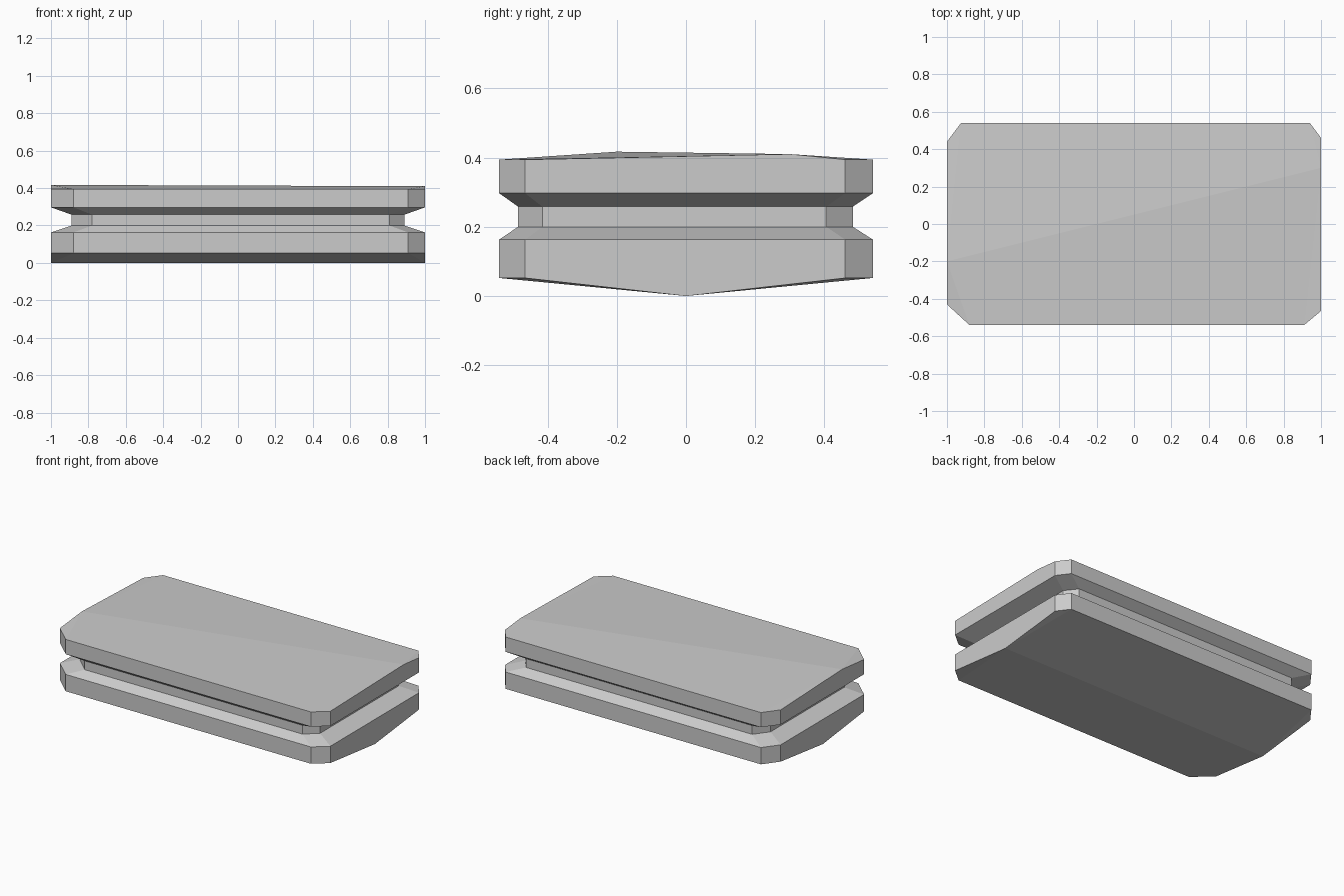
import bpy
import bmesh

cube = bpy.data.objects.get("Cube")
if cube:
    bpy.data.objects.remove(cube, do_unlink=True)

grey = bpy.data.materials.new("stone grey")
grey.use_nodes = True
colour = (0.6, 0.6, 0.6, 1)
grey.diffuse_color = colour
grey.node_tree.nodes["Principled BSDF"].inputs["Base Color"].default_value = colour

# Chamfered outlines, anticlockwise from the front right-hand corner
OUTER = [(-0.88, -0.54), (0.91, -0.54), (1, -0.465), (1, 0.46),
         (0.94, 0.54), (-0.925, 0.54), (-1, 0.44), (-1, -0.43)]
INNER = [(-0.78, -0.485), (0.81, -0.485), (0.89, -0.415), (0.89, 0.405),
         (0.83, 0.482), (-0.82, 0.482), (-0.89, 0.39), (-0.89, -0.38)]
LEVELS = [(OUTER, 0.052), (OUTER, 0.163), (INNER, 0.2),
          (INNER, 0.258), (OUTER, 0.297), (OUTER, 0.394)]

bm = bmesh.new()
rings = [[bm.verts.new((x, y, z)) for x, y in outline] for outline, z in LEVELS]

# Rim bands and the recessed waist
for low, high in zip(rings, rings[1:]):
    for i in range(8):
        j = (i + 1) % 8
        bm.faces.new((low[i], low[j], high[j], high[i]))


def ridged_cap(ring, left_end, right_end):
    """Close a ring with two slopes meeting at a ridge, with gable ends."""
    a, b = bm.verts.new(left_end), bm.verts.new(right_end)
    bm.faces.new((ring[0], ring[1], b, a))
    bm.faces.new((ring[4], ring[5], a, b))
    for i, tip in ((1, b), (2, b), (3, b), (5, a), (6, a), (7, a)):
        bm.faces.new((ring[i], ring[(i + 1) % 8], tip))


# Straight keel below, slanting ridge above
ridged_cap(rings[0], (-1, 0, 0), (1, 0, 0))
ridged_cap(rings[-1], (-1, -0.2, 0.417), (1, 0.3, 0.41))

bmesh.ops.recalc_face_normals(bm, faces=bm.faces)
mesh = bpy.data.meshes.new("grooved_slab")
bm.to_mesh(mesh)
bm.free()
mesh.materials.append(grey)
slab = bpy.data.objects.new("grooved_slab", mesh)
bpy.context.collection.objects.link(slab)
